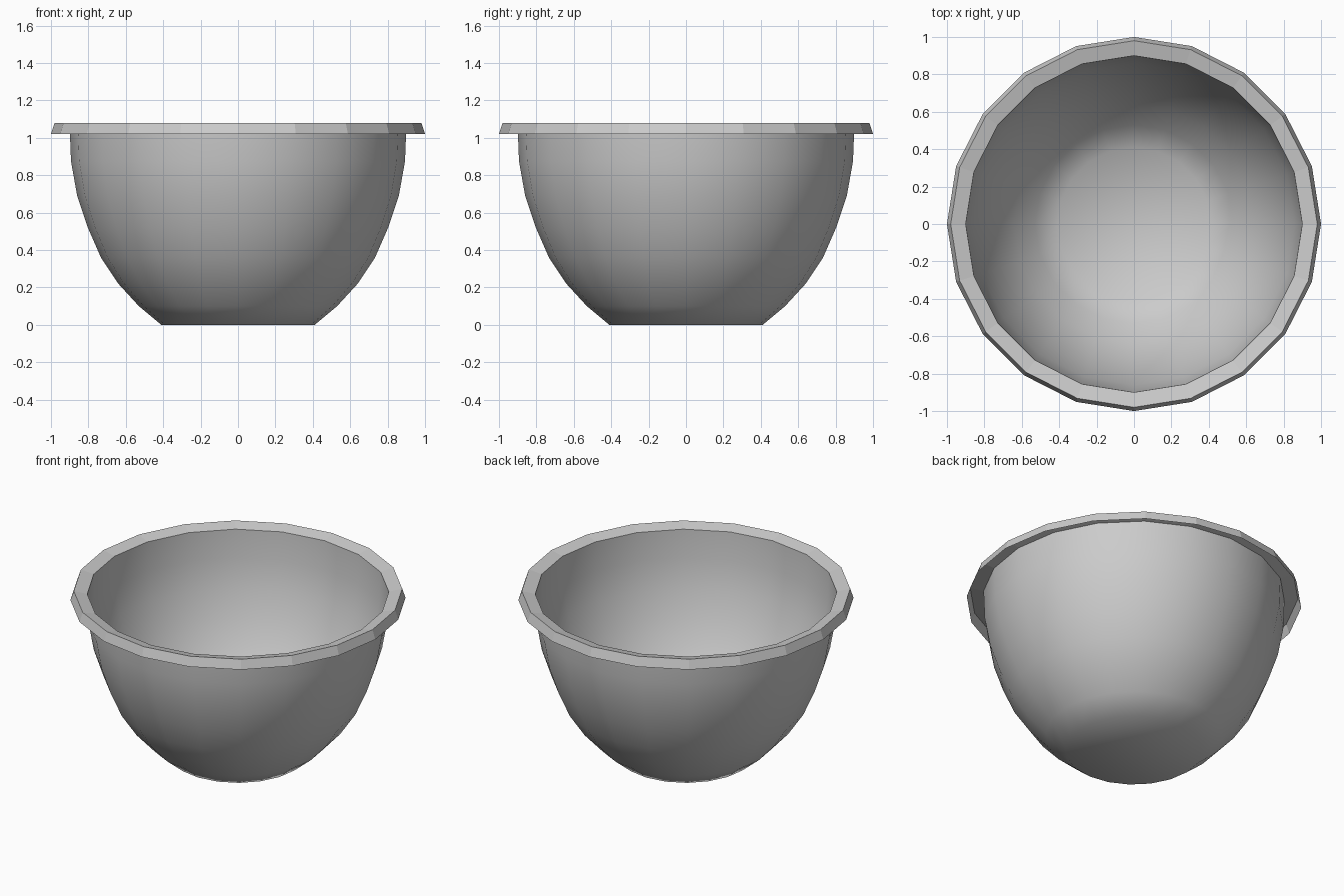
import bpy, bmesh, math

if "Cube" in bpy.data.objects:
    bpy.data.objects.remove(bpy.data.objects["Cube"])

SIDES = 20


def lathe(name, profile, smooth, cap=False):
    """Revolve (radius, height) points around z; optionally close the first ring."""
    bm = bmesh.new()
    rings = []
    for r, z in profile:
        rings.append([bm.verts.new((r * math.cos(2 * math.pi * i / SIDES),
                                    r * math.sin(2 * math.pi * i / SIDES), z))
                      for i in range(SIDES)])
    for a, b in zip(rings, rings[1:]):
        for i in range(SIDES):
            j = (i + 1) % SIDES
            bm.faces.new((a[i], a[j], b[j], b[i]))
    if cap:
        bm.faces.new(rings[0][::-1])
    for f in bm.faces:
        f.smooth = smooth
    mesh = bpy.data.meshes.new(name)
    bm.to_mesh(mesh)
    bm.free()
    obj = bpy.data.objects.new(name, mesh)
    bpy.context.collection.objects.link(obj)
    return obj


# Thin smooth bowl with a flat base
lathe("bowl", [(0.41, 0), (0.53, 0.10), (0.64, 0.22), (0.733, 0.36),
               (0.803, 0.52), (0.86, 0.69), (0.893, 0.875), (0.90, 1.06)],
      smooth=True, cap=True)

# Faceted lip: flared skirt, open underneath, top sloping in to the bowl
lathe("rim", [(1.0, 1.02), (0.98, 1.08), (0.90, 1.06)], smooth=False)
